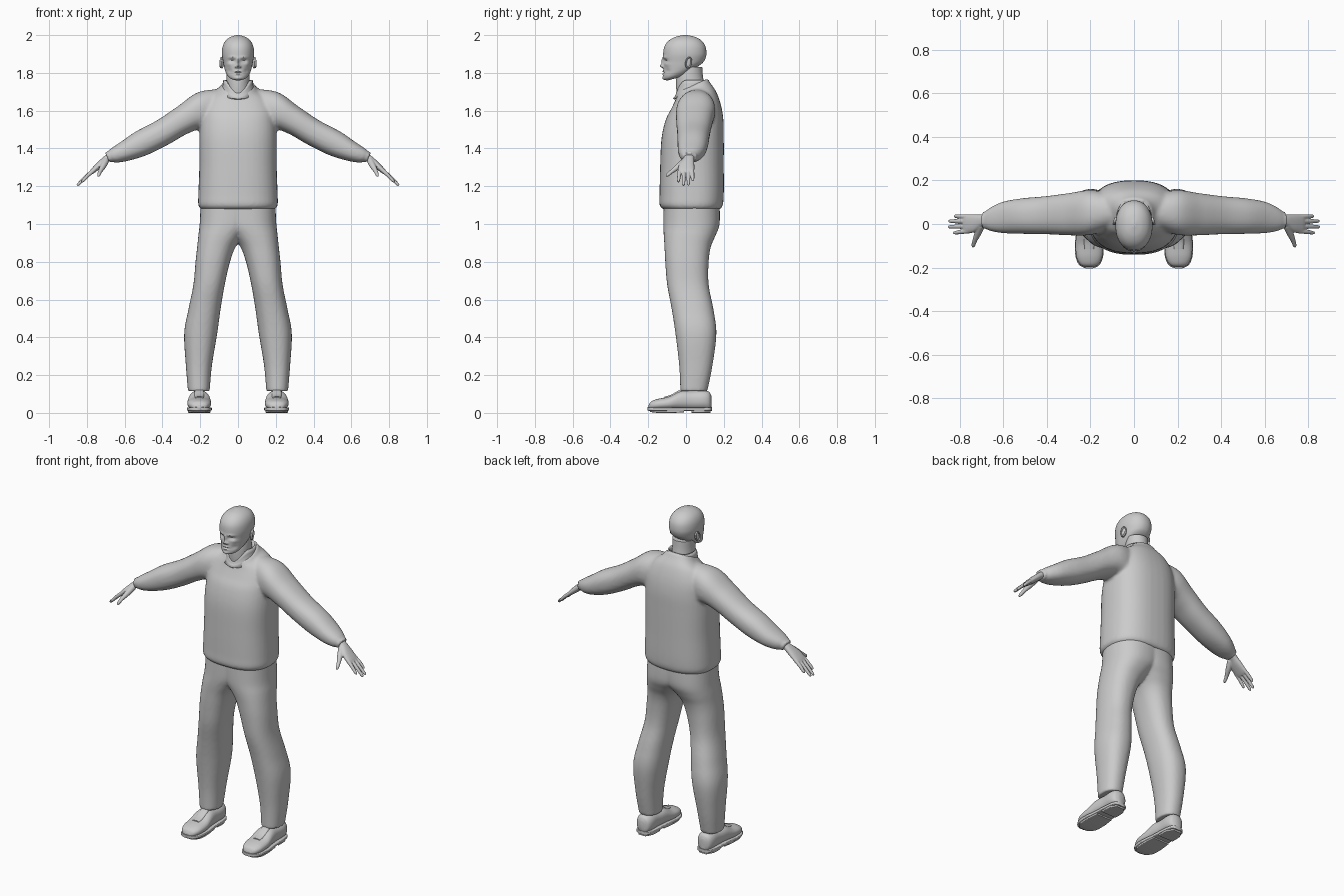
import bpy, bmesh, math
from mathutils import Vector, Matrix

if "Cube" in bpy.data.objects:
    bpy.data.objects.remove(bpy.data.objects["Cube"])

grey = bpy.data.materials.new("plain_grey")
grey.use_nodes = True
grey.diffuse_color = (0.6, 0.6, 0.6, 1)
grey.node_tree.nodes["Principled BSDF"].inputs["Base Color"].default_value = (0.6, 0.6, 0.6, 1)


def spline(keys, steps):
    """Catmull-Rom interpolation of section numbers."""
    pts = [keys[0]] + list(keys) + [keys[-1]]
    for i in range(len(keys) - 1):
        for s in range(steps):
            t = s / steps
            yield [0.5 * (2 * b + (c - a) * t + (2 * a - 5 * b + 4 * c - d) * t * t
                          + (3 * b - a - 3 * c + d) * t ** 3)
                   for a, b, c, d in zip(*pts[i:i + 4])]
    yield keys[-1]


def loft(bm, keys, frame, steps=6, sides=40, power=2.3, flip=1):
    """Skin superellipse sections; frame turns numbers into centre and two radii vectors."""
    rows = []
    for key in spline(keys, steps):
        c, u, v = (Vector(w) for w in frame(*key))
        row = []
        for i in range(sides):
            a = math.tau * i / sides
            p, q = (math.copysign(abs(w) ** (2 / power), w) for w in (math.cos(a), math.sin(a)))
            co = c + u * p + v * q
            co.x *= flip
            row.append(bm.verts.new(co))
        rows.append(row)
    for r, s in zip(rows, rows[1:]):
        for i in range(sides):
            j = (i + 1) % sides
            bm.faces.new((r[i], r[j], s[j], s[i]))
    bm.faces.new(rows[0])
    bm.faces.new(rows[-1])


def finish(name, bm, voxel=0, smooth=0, solid=0):
    bmesh.ops.recalc_face_normals(bm, faces=bm.faces)
    mesh = bpy.data.meshes.new(name)
    bm.to_mesh(mesh)
    bm.free()
    mesh.materials.append(grey)
    ob = bpy.data.objects.new(name, mesh)
    bpy.context.collection.objects.link(ob)
    bpy.ops.object.select_all(action='DESELECT')
    ob.select_set(True)
    bpy.context.view_layer.objects.active = ob
    bpy.ops.object.shade_smooth_by_angle(angle=math.radians(40))
    if voxel:
        m = ob.modifiers.new("fuse", 'REMESH')
        m.mode, m.voxel_size, m.use_smooth_shade = 'VOXEL', voxel, True
    if smooth:
        m = ob.modifiers.new("relax", 'SMOOTH')
        m.factor, m.iterations = 0.5, smooth
    if solid:
        m = ob.modifiers.new("thickness", 'SOLIDIFY')
        m.thickness = solid
    return ob


def level(z, hw, y0, y1, tilt=0):
    return (0, (y0 + y1) / 2, z), (hw, 0, 0), (0, (y1 - y0) / 2, tilt)


def span(ax, az, bx, bz, y0, y1):
    return (((ax + bx) / 2, (y0 + y1) / 2, (az + bz) / 2),
            ((ax - bx) / 2, 0, (az - bz) / 2), (0, (y1 - y0) / 2, 0))


def leg_section(z, inner, outer, y0, y1):
    return span(inner, z, outer, z, y0, y1)


def shoe_section(y, hw, z0, z1):
    return (0.205, y, (z0 + z1) / 2), (hw, 0, 0), (0, 0, (z1 - z0) / 2)


def palm_section(x, y, z, w, t):
    return (x, y, z), (0, w, 0), (0.67 * t, 0, 0.74 * t)


def thumb_section(x, y, z, r):
    return (x, y, z), (0.94 * r, 0.24 * r, 0.24 * r), (0, 0.7 * r, -0.7 * r)


# Jacket: torso fused with both sleeves
bm = bmesh.new()
loft(bm, [(1.078, .195, -.12, .18, 0), (1.1, .21, -.14, .195, 0), (1.16, .21, -.14, .2, 0),
          (1.3, .205, -.137, .2, 0), (1.45, .205, -.13, .2, 0), (1.55, .2, -.108, .198, 0),
          (1.62, .19, -.078, .185, .01), (1.68, .155, -.055, .16, .02),
          (1.715, .1, -.05, .13, .03), (1.735, .085, -.045, .115, .035)], level, power=2.5)
for side in (1, -1):
    loft(bm, [(.08, 1.715, .1, 1.46, -.02, .14), (.21, 1.698, .19, 1.5, -.05, .155),
              (.32, 1.622, .27, 1.477, -.052, .142), (.43, 1.548, .37, 1.42, -.047, .128),
              (.54, 1.49, .48, 1.366, -.045, .118), (.62, 1.435, .58, 1.335, -.042, .102),
              (.672, 1.4, .645, 1.325, -.032, .075), (.69, 1.385, .668, 1.33, -.022, .058),
              (.705, 1.38, .678, 1.32, -.026, .06)], span, flip=side)
finish("jacket", bm, voxel=.009, smooth=5)

# Stand-up collar with an open V at the throat
bm = bmesh.new()
grid = []
for i in range(49):
    a = -math.pi + math.tau * i / 48
    f = min(abs(a) / 1.2, 1)
    top = 1.692 + .07 * f * f * (3 - 2 * f)
    low = 1.665 + .045 * (1 - math.cos(a)) / 2
    grid.append([bm.verts.new(((.074 + r) * math.sin(a), .034 - (.083 + r) * math.cos(a),
                               low + (top - low) * t))
                 for t, r in ((0, .02), (.4, .01), (.75, .005), (1, .004))])
for r, s in zip(grid, grid[1:]):
    for j in range(3):
        bm.faces.new((r[j], s[j], s[j + 1], r[j + 1]))
bmesh.ops.remove_doubles(bm, verts=bm.verts, dist=.0001)
finish("collar", bm, solid=.009)

# Trousers: two legs fused at the hips
bm = bmesh.new()
for side in (1, -1):
    loft(bm, [(1.11, -.12, .198, -.118, .178), (1.0, -.09, .203, -.12, .178),
              (.94, -.035, .21, -.118, .157), (.88, .012, .216, -.114, .132),
              (.8, .042, .225, -.11, .12), (.68, .07, .236, -.1, .12),
              (.55, .092, .262, -.076, .145), (.42, .11, .285, -.056, .161),
              (.25, .138, .276, -.036, .14), (.115, .15, .265, -.03, .113)],
         leg_section, flip=side)
finish("trousers", bm, voxel=.009, smooth=4)

# Shoes with tongue panel, welt, heel and front tread
for side, label in ((1, "left"), (-1, "right")):
    bm = bmesh.new()
    loft(bm, [(-.198, .018, .022, .04), (-.185, .042, .018, .06), (-.15, .059, .016, .074),
              (-.09, .063, .016, .087), (-.03, .057, .016, .116), (.03, .051, .016, .117),
              (.09, .051, .016, .12), (.122, .04, .016, .112), (.134, .018, .025, .09)],
         shoe_section, flip=side)
    loft(bm, [(-.115, .022, .05, .086), (-.08, .026, .05, .096), (-.04, .027, .06, .118),
              (-.02, .024, .07, .124)], shoe_section, power=4, flip=side)
    finish(label + "_shoe", bm)
    bm = bmesh.new()
    loft(bm, [(-.203, .018, .012, .03), (-.188, .046, .01, .03), (-.15, .063, .01, .03),
              (-.09, .066, .01, .03), (-.02, .058, .01, .03), (.06, .054, .01, .03),
              (.12, .044, .01, .03), (.137, .02, .01, .03)], shoe_section, power=6, flip=side)
    for keys in ([(-.19, .03, .005, .02), (-.15, .056, 0, .02), (-.08, .06, 0, .02), (-.01, .053, .002, .02)],
                 [(.03, .05, 0, .02), (.09, .048, 0, .02), (.13, .025, 0, .02)]):
        loft(bm, keys, shoe_section, power=8, flip=side)
    finish(label + "_sole", bm)

# Hands: palm, four fingers and thumb
for side, label in ((1, "left"), (-1, "right")):
    bm = bmesh.new()
    loft(bm, [(.655, .018, 1.37, .03, .022), (.695, .015, 1.345, .028, .019),
              (.73, .004, 1.315, .04, .018), (.765, .0, 1.284, .044, .014),
              (.78, .0, 1.27, .04, .01)], palm_section, flip=side)
    for y0, y1, x, z in ((-.033, -.04, .828, 1.222), (-.011, -.013, .852, 1.203),
                         (.012, .013, .85, 1.206), (.033, .036, .825, 1.228)):
        loft(bm, [(.76, y0, 1.288, .0105, .011), ((.76 + x) / 2, (y0 + y1) / 2, (1.288 + z) / 2 + .003, .01, .01),
                  (x - .008, y1, z + .008, .008, .008), (x, y1, z, .004, .004)],
             palm_section, sides=16, power=2, flip=side)
    loft(bm, [(.7, -.005, 1.335, .018), (.715, -.04, 1.305, .016), (.73, -.075, 1.278, .011),
              (.737, -.097, 1.26, .009), (.74, -.106, 1.252, .004)],
         thumb_section, sides=16, power=2, flip=side)
    finish(label + "_hand", bm, voxel=.0035, smooth=2)

# Neck
bm = bmesh.new()
loft(bm, [(1.66, .07, -.045, .105), (1.72, .064, -.052, .1), (1.78, .061, -.05, .09),
          (1.83, .06, -.03, .086)], level, power=2)
finish("neck", bm)

# Head: lofted skull, then sculpted face bumps (x, z, x radius, z radius, depth)
bm = bmesh.new()
loft(bm, [(1.772, .03, -.095, -.01, .012), (1.782, .05, -.114, .02, .018),
          (1.803, .064, -.12, .055, .025), (1.83, .073, -.119, .085, .02),
          (1.86, .079, -.119, .1, .01), (1.9, .085, -.121, .108, 0),
          (1.94, .081, -.114, .103, 0), (1.97, .066, -.092, .083, 0),
          (1.99, .04, -.058, .05, 0), (2.0, .008, -.015, .008, 0)],
     level, steps=9, sides=128, power=2.15)
bumps = [(.03, 1.882, .022, .007, -.005), (.031, 1.864, .015, .009, .014),
         (.031, 1.863, .008, .005, -.006), (0, 1.862, .007, .016, -.011),
         (0, 1.837, .009, .01, -.02), (.012, 1.832, .006, .006, -.009),
         (0, 1.801, .02, .0035, .006), (0, 1.808, .016, .005, -.006),
         (0, 1.793, .014, .005, -.006), (0, 1.772, .018, .01, -.006),
         (.05, 1.845, .014, .01, -.004), (.045, 1.81, .013, .014, .005)]
for v in bm.verts:
    if v.co.y < -.03:
        x, z = abs(v.co.x), v.co.z
        v.co.y += sum(d * math.exp(-((x - bx) / rx) ** 2 - ((z - bz) / rz) ** 2)
                      for bx, bz, rx, rz, d in bumps)
finish("head", bm)

# Ears: shallow bowl with a raised rim
for side, label in ((1, "left"), (-1, "right")):
    bm = bmesh.new()
    place = (Matrix.Translation((side * .083, .012, 1.853)) @ Matrix.Rotation(side * .3, 4, 'Z')
             @ Matrix.Rotation(-.2, 4, 'X'))
    bmesh.ops.create_uvsphere(bm, u_segments=20, v_segments=12, radius=1,
                              matrix=place @ Matrix.Diagonal((.007, .017, .03, 1)))
    rim = [(math.tau * i / 24,) for i in range(25)]

    def rim_section(a):
        d = Vector((0, math.cos(a), math.sin(a)))
        c = Vector((side * .006, .015 * d.y, (.029 if d.z > 0 else .025) * d.z))
        return place @ c, place.to_3x3() @ Vector((.005, 0, 0)), place.to_3x3() @ (d * .004)

    loft(bm, rim, rim_section, steps=1, sides=10, power=2)
    finish(label + "_ear", bm)
